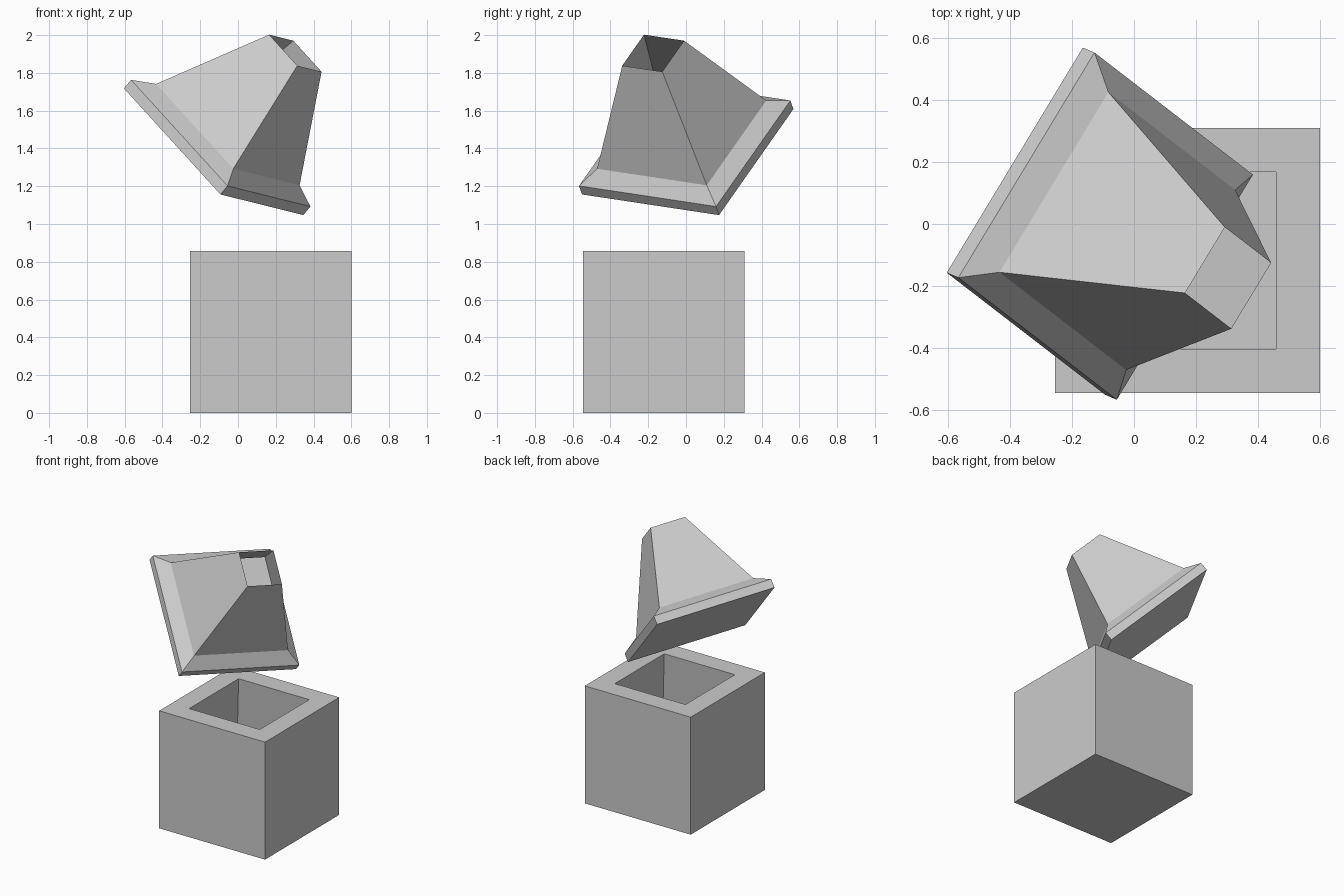
import bpy, bmesh
from mathutils import Matrix, Vector

cube = bpy.data.objects.get("Cube")
if cube:
    bpy.data.objects.remove(cube, do_unlink=True)

grey = bpy.data.materials.new("plain grey")
grey.use_nodes = True
grey.diffuse_color = (0.6, 0.6, 0.6, 1)
grey.node_tree.nodes["Principled BSDF"].inputs["Base Color"].default_value = (0.6, 0.6, 0.6, 1)


def square_loft(name, rings, close_end):
    """Loft square rings given as (half width, height), capping the first one."""
    bm = bmesh.new()
    loops = [[bm.verts.new((sx * h, sy * h, z))
              for sx, sy in ((-1, -1), (1, -1), (1, 1), (-1, 1))]
             for h, z in rings]
    bm.faces.new(loops[0][::-1])
    for low, high in zip(loops, loops[1:]):
        for i in range(4):
            j = (i + 1) % 4
            bm.faces.new((low[i], low[j], high[j], high[i]))
    if close_end:
        bm.faces.new(loops[-1])
    mesh = bpy.data.meshes.new(name)
    bm.to_mesh(mesh)
    bm.free()
    mesh.materials.append(grey)
    obj = bpy.data.objects.new(name, mesh)
    bpy.context.collection.objects.link(obj)
    return obj


HALF = 0.4275

# Hollow box: outer walls, flat lip, cavity that widens slightly downwards
box = square_loft("box", [(HALF, 0), (HALF, 0.857), (0.285, 0.857), (0.342, 0.14)], True)
box.location = (0.1725, -0.1175, 0)

# Floating lid: slab rim, bevel, tapered spout open at the top
lid = square_loft("lid", [(HALF, 0), (HALF, 0.061), (0.342, 0.122), (0.125, 0.702)], False)
side = Vector((0.597, -0.46, -0.656)).normalized()
up = side.cross(Vector((0.508, 0.853, -0.122))).normalized()
turn = Matrix((side, up.cross(side), up)).transposed().to_4x4()
lid.matrix_world = Matrix.Translation((-0.129, 0.009, 1.3825)) @ turn
